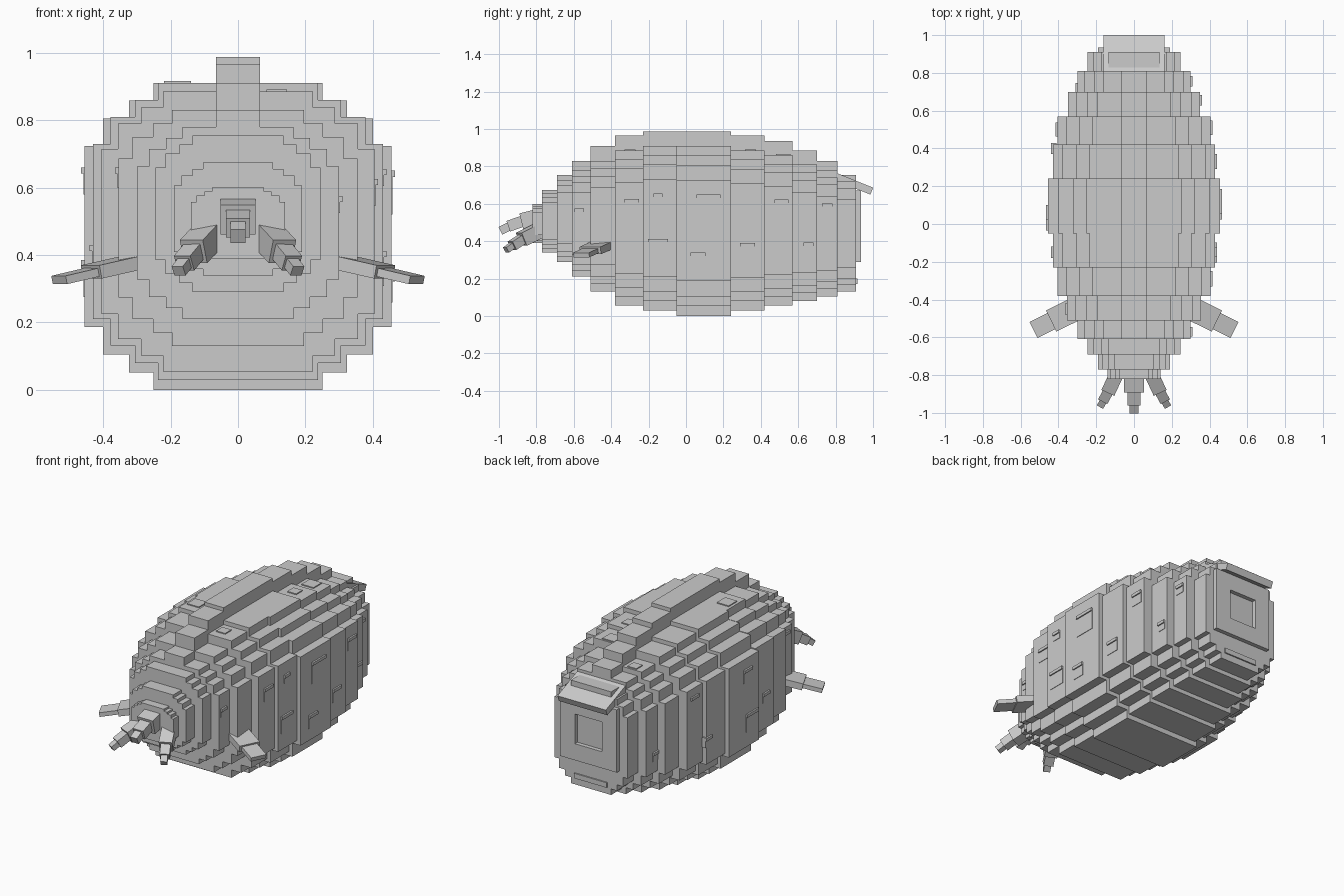
import bpy, bmesh
from mathutils import Vector, Matrix

if "Cube" in bpy.data.objects:
    bpy.data.objects.remove(bpy.data.objects["Cube"])

grey = bpy.data.materials.new("plain grey")
grey.diffuse_color = (0.6, 0.6, 0.6, 1)
grey.use_nodes = True
grey.node_tree.nodes["Principled BSDF"].inputs["Base Color"].default_value = grey.diffuse_color


def finish(bm, name):
    bmesh.ops.recalc_face_normals(bm, faces=bm.faces)
    me = bpy.data.meshes.new(name)
    bm.to_mesh(me)
    bm.free()
    me.materials.append(grey)
    ob = bpy.data.objects.new(name, me)
    bpy.context.collection.objects.link(ob)
    return ob


def add_box(bm, lo, hi):
    lo, hi = Vector(lo), Vector(hi)
    m = Matrix.Translation((lo + hi) / 2) @ Matrix.Diagonal((*(hi - lo), 1))
    bmesh.ops.create_cube(bm, size=1, matrix=m)


def add_bar(bm, a, b, w, h):
    """Box running from a to b, width w sideways, height h."""
    a, b = Vector(a), Vector(b)
    d = (b - a).normalized()
    side = d.cross(Vector((0, 0, 1))).normalized()
    up = side.cross(d)
    rot = Matrix((side, d, up)).transposed().to_4x4()
    m = Matrix.Translation((a + b) / 2) @ rot @ Matrix.Diagonal((w, (b - a).length, h, 1))
    bmesh.ops.create_cube(bm, size=1, matrix=m)


# Stepped round cross-section, one quarter (fractions of half width / half height)
QUARTER = [(.55, 1), (.55, .885), (.71, .885), (.71, .77), (.88, .77), (.88, .59), (1, .59)]


def add_section(bm, y0, y1, w, z0, z1):
    q = QUARTER
    loop = q + [(x, -z) for x, z in reversed(q)]
    loop += [(-x, z) for x, z in reversed(loop)]
    c, h = (z0 + z1) / 2, (z1 - z0) / 2
    f = bm.faces.new([bm.verts.new((x * w, y0, c + z * h)) for x, z in loop])
    g = bmesh.ops.extrude_face_region(bm, geom=[f])["geom"]
    bmesh.ops.translate(bm, verts=[v for v in g if isinstance(v, bmesh.types.BMVert)],
                        vec=(0, y1 - y0, 0))
    bm.faces.new([bm.verts.new((x * w, y0, c + z * h)) for x, z in loop]) if not f.is_valid else None


# y start, y end, half width, bottom, top, ridge top (0 = no ridge)
SEGMENTS = [
    (-.82, -.77, .14, .39, .60, 0),
    (-.77, -.69, .19, .34, .675, 0),
    (-.69, -.61, .245, .29, .755, 0),
    (-.61, -.51, .30, .21, .78, .83),
    (-.51, -.38, .355, .13, .83, .91),
    (-.38, -.23, .405, .055, .885, .965),
    (-.23, -.05, .43, .03, .91, .987),
    (-.05, .24, .455, 0, .91, .987),
    (.24, .42, .43, .03, .885, .965),
    (.42, .57, .405, .055, .86, .935),
    (.57, .70, .35, .08, .81, .885),
    (.70, .81, .30, .105, .78, .83),
    (.81, .91, .245, .13, .755, 0),
]

# Body and back ridge
body, ridge = bmesh.new(), bmesh.new()
for y0, y1, w, z0, z1, r in SEGMENTS:
    add_section(body, y0, y1, w, z0, z1)
    if r:
        add_box(ridge, (-.065, y0, z1 - .03), (.065, y1, r))
finish(body, "segmented_body")
finish(ridge, "back_ridge")

# Rear panel with square recess
bm = bmesh.new()
for s in (-1, 1):
    add_box(bm, (min(s * .09, s * .19), .90, .29), (max(s * .09, s * .19), .935, .67))
add_box(bm, (-.09, .90, .57), (.09, .935, .67))
add_box(bm, (-.09, .90, .29), (.09, .935, .39))
add_box(bm, (-.11, .90, .17), (.11, .918, .20))
finish(bm, "rear_panel")

# Sloping rear flap
bm = bmesh.new()
add_bar(bm, (0, .80, .745), (0, .993, .668), .325, .04)
finish(bm, "rear_flap")


def segment_at(y):
    return next(s for s in SEGMENTS if s[0] <= y < s[1])


# Side hatches: (y, z, size), each a thin plate under a small lip
RIGHT = [(-.57, .55, .05), (-.29, .585, .08), (-.15, .63, .05), (.12, .585, .13), (.51, .585, .075),
         (.755, .575, .055), (-.15, .36, .105), (.065, .30, .08), (.33, .35, .08), (.655, .365, .055)]
LEFT = [(-.45, .63, .06), (.06, .62, .08), (.5, .61, .075), (-.15, .40, .06),
        (.02, .33, .11), (.40, .34, .06), (.72, .34, .055)]
bm = bmesh.new()
for s, hatches in ((1, RIGHT), (-1, LEFT)):
    for y, z, size in hatches:
        w, h = segment_at(y)[2], size / 2
        for depth, low in ((.003, z - h), (.01, z + h - .018)):
            xs = sorted((s * (w - .02), s * (w + depth)))
            add_box(bm, (xs[0], y - h, low), (xs[1], y + h, z + h))
finish(bm, "side_hatches")

# Top hatches: (x, y, size)
bm = bmesh.new()
for x, y, size in [(-.12, .66, .06), (.13, .52, .08), (.14, .345, .06), (-.18, -.135, .08), (.115, -.30, .06)]:
    z, h = segment_at(y)[4], size / 2
    add_box(bm, (x - h, y - h, z - .02), (x + h, y + h, z + .006))
finish(bm, "top_hatches")

# Side flippers and outer feelers, both sides
for s, side in ((1, "right"), (-1, "left")):
    bm = bmesh.new()
    add_bar(bm, (s * .28, -.435, .385), (s * .435, -.512, .35), .125, .04)
    add_bar(bm, (s * .42, -.505, .352), (s * .53, -.56, .326), .095, .025)
    finish(bm, side + "_flipper")
    bm = bmesh.new()
    add_bar(bm, (s * .09, -.79, .455), (s * .132, -.88, .41), .075, .075)
    add_bar(bm, (s * .13, -.875, .412), (s * .16, -.93, .376), .055, .05)
    add_bar(bm, (s * .155, -.925, .38), (s * .176, -.962, .353), .038, .032)
    finish(bm, side + "_feeler")

# Middle feeler
bm = bmesh.new()
add_bar(bm, (0, -.78, .53), (0, -.88, .505), .105, .09)
add_bar(bm, (0, -.87, .508), (0, -.95, .48), .07, .06)
add_bar(bm, (0, -.94, .482), (0, -.992, .456), .045, .045)
finish(bm, "middle_feeler")
